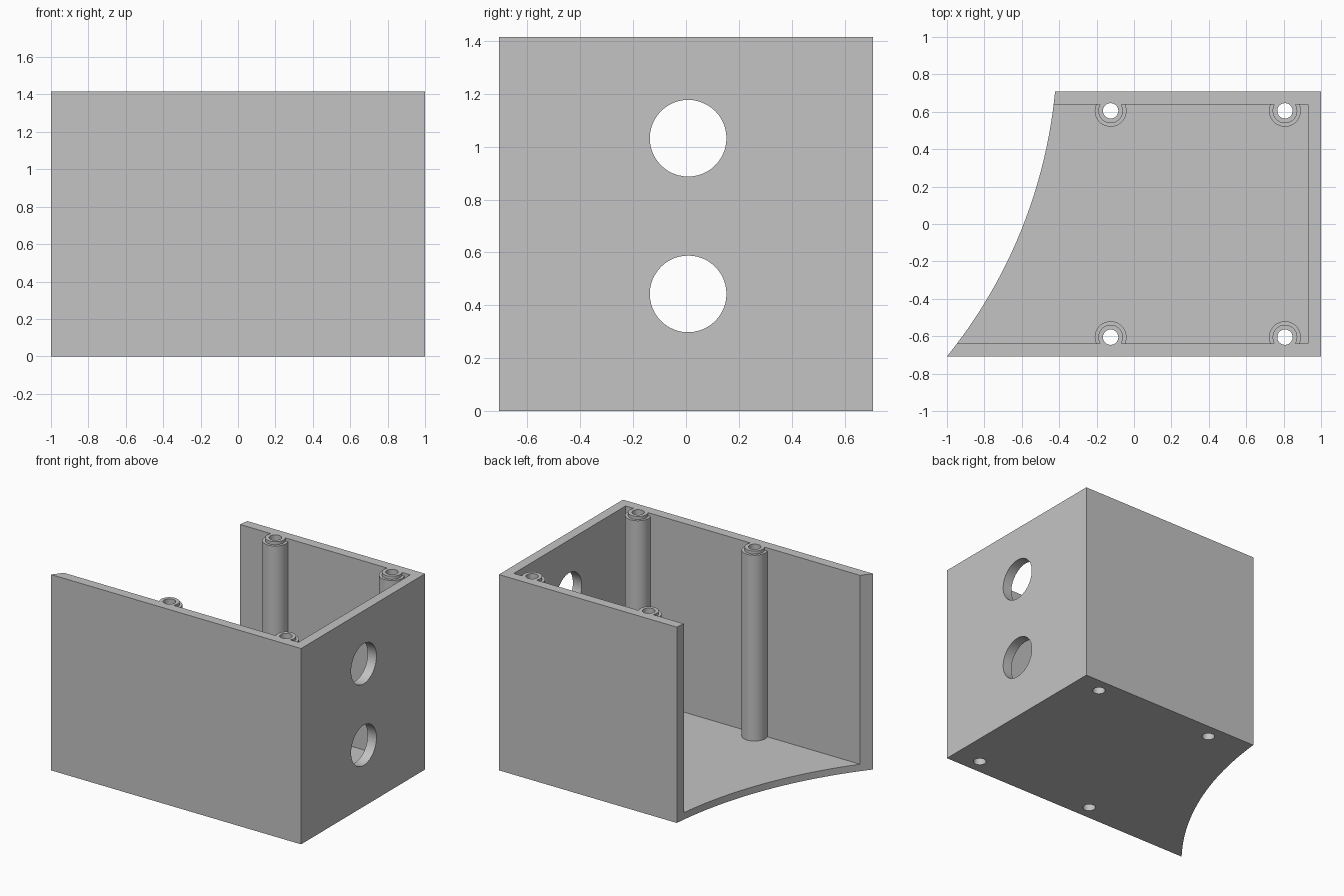
import bpy
import bmesh
from math import atan2, cos, hypot, pi, radians, sin
from mathutils import Matrix, Vector

if "Cube" in bpy.data.objects:
    bpy.data.objects.remove(bpy.data.objects["Cube"], do_unlink=True)

HALF_Y, HEIGHT = 0.708, 1.415
WALL, FLOOR = 0.07, 0.05
POST_X, POST_Y = (-0.125, 0.807), (-0.605, 0.605)

grey = bpy.data.materials.new("plain grey")
grey.use_nodes = True
grey.diffuse_color = (0.55, 0.55, 0.55, 1)
grey.node_tree.nodes["Principled BSDF"].inputs["Base Color"].default_value = grey.diffuse_color


def add_object(name, bm):
    bmesh.ops.recalc_face_normals(bm, faces=bm.faces)
    mesh = bpy.data.meshes.new(name)
    bm.to_mesh(mesh)
    bm.free()
    mesh.materials.append(grey)
    obj = bpy.data.objects.new(name, mesh)
    bpy.context.collection.objects.link(obj)
    return obj


def prism(name, outline, bottom, top):
    bm = bmesh.new()
    face = bm.faces.new([bm.verts.new((x, y, bottom)) for x, y in outline])
    extruded = bmesh.ops.extrude_face_region(bm, geom=[face])["geom"]
    verts = [v for v in extruded if isinstance(v, bmesh.types.BMVert)]
    bmesh.ops.translate(bm, verts=verts, vec=(0, 0, top - bottom))
    return add_object(name, bm)


def cylinder(name, start, end, radius):
    start, end = Vector(start), Vector(end)
    axis = end - start
    turn = axis.to_track_quat('Z', 'Y').to_matrix().to_4x4()
    bm = bmesh.new()
    bmesh.ops.create_cone(bm, cap_ends=True, segments=48, radius1=radius,
                          radius2=radius, depth=axis.length,
                          matrix=Matrix.Translation((start + end) / 2) @ turn)
    return add_object(name, bm)


def combine(target, tool, operation):
    tool.hide_render = True
    mod = target.modifiers.new(operation.lower(), 'BOOLEAN')
    mod.operation, mod.solver, mod.object = operation, 'EXACT', tool
    bpy.context.view_layer.objects.active = target
    bpy.ops.object.modifier_apply(modifier=mod.name)
    bpy.data.objects.remove(tool, do_unlink=True)


# Block with the concave curved open end
cx, cy = -3.066, 0.961
radius = hypot(-1 - cx, -HALF_Y - cy)
first = atan2(-HALF_Y - cy, -1 - cx)
last = atan2(HALF_Y - cy, -0.422 - cx)
steps = 40
outline = [(1, HALF_Y), (1, -HALF_Y), (-1, -HALF_Y)]
for i in range(1, steps + 1):
    a = first + (last - first) * i / steps
    y = HALF_Y if i == steps else cy + radius * sin(a)
    outline.append((cx + radius * cos(a), y))
housing = prism("housing", outline, 0, HEIGHT)

# Hollow interior, open above and at the curved end
inner = HALF_Y - WALL
cavity = prism("cavity_cutter", [(-2, -inner), (1 - WALL, -inner),
                                 (1 - WALL, inner), (-2, inner)], FLOOR, 2)
combine(housing, cavity, 'DIFFERENCE')

# Screw posts with a narrower step at the top, then their through holes
spots = [(x, y) for x in POST_X for y in POST_Y]
for x, y in spots:
    combine(housing, cylinder("post", (x, y, FLOOR / 2), (x, y, HEIGHT - 0.022), 0.085), 'UNION')
    combine(housing, cylinder("post_step", (x, y, 1), (x, y, HEIGHT), 0.066), 'UNION')
for x, y in spots:
    combine(housing, cylinder("screw_hole", (x, y, -1), (x, y, 2), 0.041), 'DIFFERENCE')

# Two round openings in the closed end
for z in (0.443, 1.032):
    combine(housing, cylinder("port_hole", (0.9, 0.008, z), (1.2, 0.008, z), 0.145), 'DIFFERENCE')

bpy.ops.object.select_all(action='DESELECT')
housing.select_set(True)
bpy.context.view_layer.objects.active = housing
bpy.ops.object.shade_smooth_by_angle(angle=radians(30))
